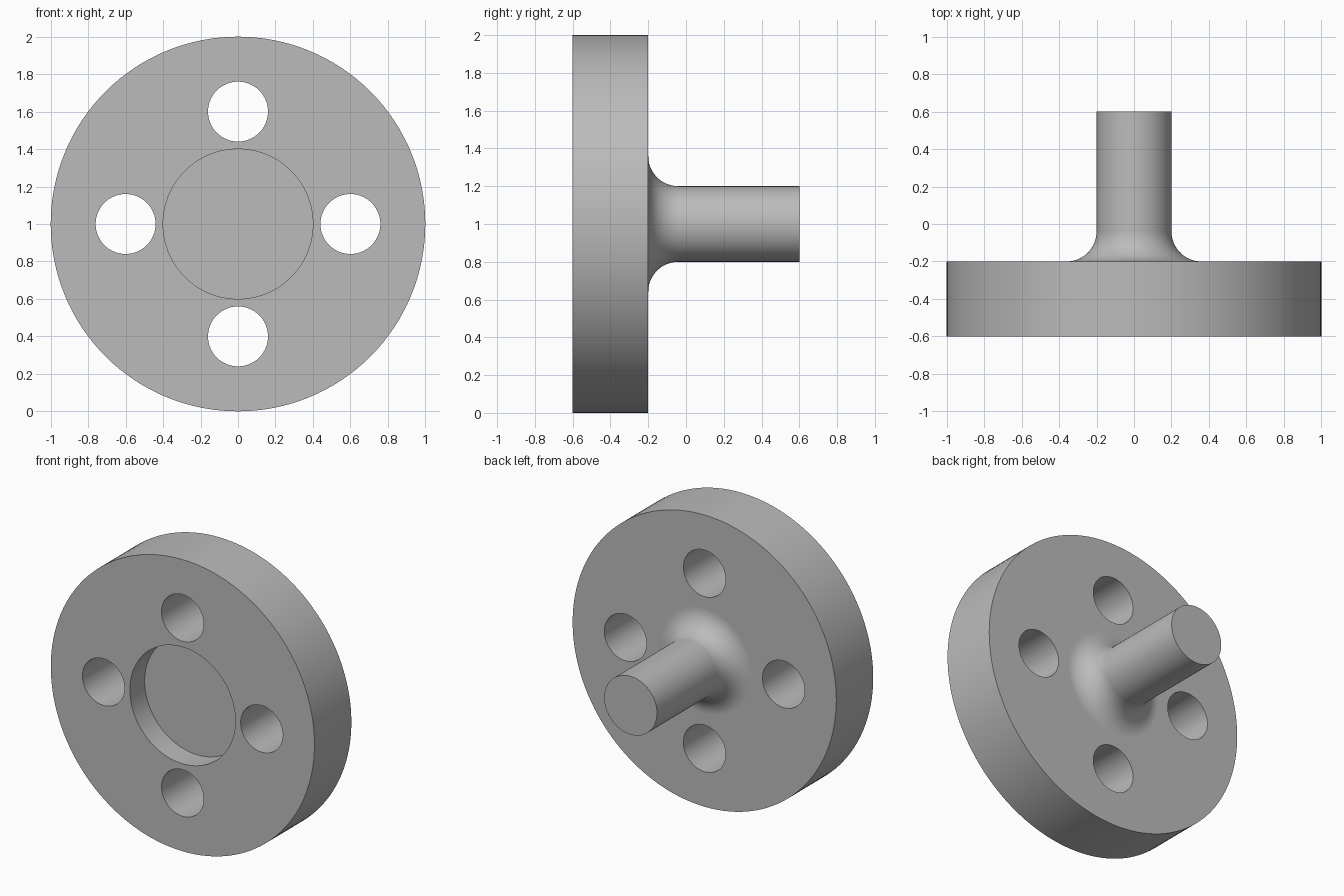
import bpy, bmesh, math
from mathutils import Matrix, Vector

cube = bpy.data.objects.get("Cube")
if cube:
    bpy.data.objects.remove(cube, do_unlink=True)

SEGMENTS = 128
CENTRE = Vector((0, 0, 1))
FRONT, BACK, SHAFT_END = -0.6, -0.2, 0.6
DISC_R, SHAFT_R, RECESS_R = 1.0, 0.2, 0.4
RECESS_DEPTH, FILLET = 0.16, 0.16
HOLE_R, HOLE_CIRCLE = 0.16, 0.6

# Plain grey metal
grey = bpy.data.materials.new("grey metal")
colour = (0.5, 0.5, 0.5, 1)
grey.diffuse_color = colour
grey.use_nodes = True
grey.node_tree.nodes["Principled BSDF"].inputs["Base Color"].default_value = colour


def make_object(name, bm):
    bmesh.ops.recalc_face_normals(bm, faces=bm.faces)
    mesh = bpy.data.meshes.new(name)
    bm.to_mesh(mesh)
    bm.free()
    mesh.materials.append(grey)
    obj = bpy.data.objects.new(name, mesh)
    bpy.context.collection.objects.link(obj)
    return obj


def lathe(name, profile):
    """Spin (radius, y) points around the horizontal axis."""
    bm = bmesh.new()
    verts = [bm.verts.new((r, y, CENTRE.z)) for r, y in profile]
    edges = [bm.edges.new(pair) for pair in zip(verts, verts[1:])]
    bmesh.ops.spin(bm, geom=verts + edges, cent=CENTRE, axis=(0, 1, 0),
                   angle=math.tau, steps=SEGMENTS, use_merge=True)
    bmesh.ops.remove_doubles(bm, verts=bm.verts, dist=1e-5)
    return make_object(name, bm)


# Disc with front recess, concave fillet and rear shaft
floor = FRONT + RECESS_DEPTH
profile = [(0, floor), (RECESS_R, floor), (RECESS_R, FRONT),
           (DISC_R, FRONT), (DISC_R, BACK)]
for i in range(13):
    a = math.pi / 2 * i / 12
    profile.append((SHAFT_R + FILLET * (1 - math.sin(a)),
                    BACK + FILLET * (1 - math.cos(a))))
profile += [(SHAFT_R, SHAFT_END), (0, SHAFT_END)]
flange = lathe("flange_with_shaft", profile)

# Four bolt hole cutters
bm = bmesh.new()
for i in range(4):
    a = math.pi / 2 * i
    place = Vector((HOLE_CIRCLE * math.cos(a), (FRONT + BACK) / 2,
                    CENTRE.z + HOLE_CIRCLE * math.sin(a)))
    bmesh.ops.create_cone(bm, cap_ends=True, segments=64, radius1=HOLE_R,
                          radius2=HOLE_R, depth=0.8,
                          matrix=Matrix.Translation(place)
                          @ Matrix.Rotation(math.pi / 2, 4, "X"))
cutter = make_object("bolt_hole_cutter", bm)
cutter.hide_render = True

# Drill the holes, then drop the cutter
bpy.ops.object.select_all(action="DESELECT")
flange.select_set(True)
bpy.context.view_layer.objects.active = flange
drill = flange.modifiers.new("bolt holes", "BOOLEAN")
drill.operation = "DIFFERENCE"
drill.solver = "EXACT"
drill.object = cutter
bpy.ops.object.modifier_apply(modifier=drill.name)
bpy.data.objects.remove(cutter, do_unlink=True)

# Smooth round walls, crisp rims, flat plate faces
bpy.ops.object.shade_smooth_by_angle(angle=math.radians(30))
weighted = flange.modifiers.new("flat face normals", "WEIGHTED_NORMAL")
weighted.keep_sharp = True
